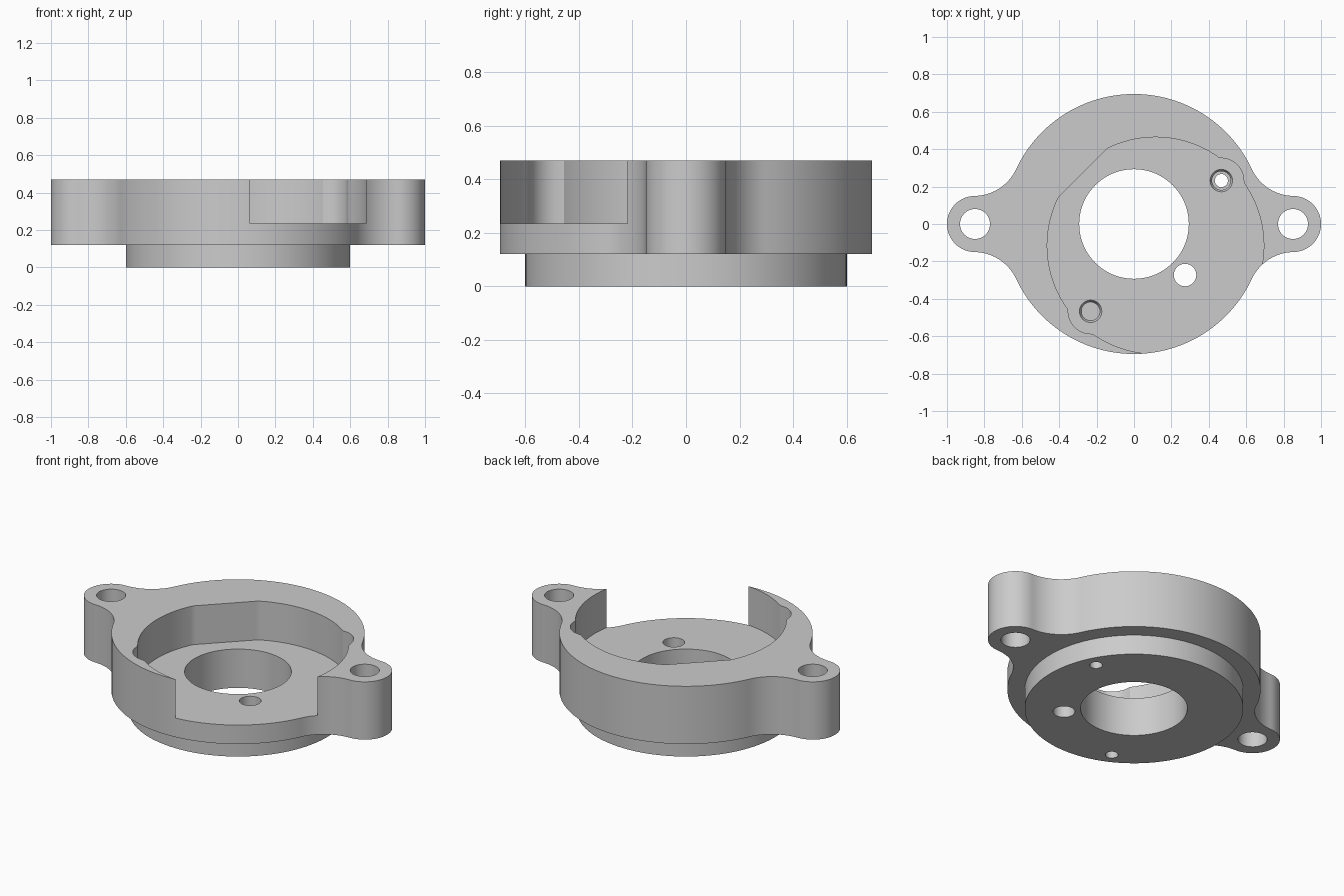
import bpy, bmesh
from math import sin, cos, tau, radians, sqrt, acos, atan2, pi

if "Cube" in bpy.data.objects:
    bpy.data.objects.remove(bpy.data.objects["Cube"])

R_BODY, R_EAR, EAR_X, R_FILLET = 0.695, 0.15, 0.85, 0.25
Z_FLANGE, Z_FLOOR, Z_TOP = 0.12, 0.235, 0.47
SCREWS = [(0.467, 0.232), (-0.232, -0.467)]

grey = bpy.data.materials.new("light grey")
grey.use_nodes = True
grey.diffuse_color = (0.6, 0.6, 0.6, 1)
grey.node_tree.nodes["Principled BSDF"].inputs["Base Color"].default_value = (0.6, 0.6, 0.6, 1)


def arc(cx, cy, r, a0, a1, n):
    return [(cx + r * cos(a0 + (a1 - a0) * i / n), cy + r * sin(a0 + (a1 - a0) * i / n))
            for i in range(n + 1)]


def prism(name, points, z0, z1):
    """Extrude a counter-clockwise outline from z0 to z1."""
    bm = bmesh.new()
    face = bm.faces.new([bm.verts.new((x, y, z0)) for x, y in points])
    top = bmesh.ops.extrude_face_region(bm, geom=[face])["geom"]
    for v in top:
        if isinstance(v, bmesh.types.BMVert):
            v.co.z = z1
    bmesh.ops.recalc_face_normals(bm, faces=bm.faces)
    mesh = bpy.data.meshes.new(name)
    bm.to_mesh(mesh)
    bm.free()
    mesh.materials.append(grey)
    obj = bpy.data.objects.new(name, mesh)
    bpy.context.collection.objects.link(obj)
    return obj


def cylinder(name, x, y, r, z0, z1, n=64):
    return prism(name, arc(x, y, r, 0, tau, n)[:-1], z0, z1)


def combine(target, tool, operation="DIFFERENCE"):
    mod = target.modifiers.new(tool.name, "BOOLEAN")
    mod.operation, mod.solver, mod.object = operation, "EXACT", tool
    bpy.context.view_layer.objects.active = target
    bpy.ops.object.modifier_apply(modifier=mod.name)
    bpy.data.objects.remove(tool)


# Flange outline: one quarter with ear, fillet and main arc, then mirrored
a, b = R_BODY + R_FILLET, R_EAR + R_FILLET
ang = acos((a * a + EAR_X ** 2 - b * b) / (2 * a * EAR_X))
fx, fy = a * cos(ang), a * sin(ang)
ear_ang = atan2(fy, fx - EAR_X)
quarter = (arc(EAR_X, 0, R_EAR, 0, ear_ang, 20)
           + arc(fx, fy, R_FILLET, ear_ang - pi, ang - pi, 18)[1:]
           + arc(0, 0, R_BODY, ang, pi / 2, 28)[1:])
half = quarter + [(-x, y) for x, y in quarter[-2::-1]]
outline = half + [(x, -y) for x, y in half[-2:0:-1]]
body = prism("mounting_flange", outline, Z_FLANGE, Z_TOP)

# Round locating boss below the flange
combine(body, cylinder("boss", 0, 0, 0.6, 0, Z_FLANGE + 0.05, 112), "UNION")

# Off-centre pocket: a circle with one flat and a bulge at each screw
PX, PY, R_POCKET = 0.115, -0.115, 0.579


def pocket_radius(t):
    r = R_POCKET
    c = cos(t - radians(135))
    if c > 0.5:
        r = min(r, 0.55 / c)
    for sx, sy in SCREWS:
        dx, dy = sx - PX, sy - PY
        along = dx * cos(t) + dy * sin(t)
        across = dx * sin(t) - dy * cos(t)
        if along > 0 and abs(across) < 0.12:
            r = max(r, along + sqrt(0.12 ** 2 - across ** 2))
    return r


pocket = []
for i in range(240):
    t = tau * i / 240
    pocket.append((PX + pocket_radius(t) * cos(t), PY + pocket_radius(t) * sin(t)))
combine(body, prism("pocket", pocket, Z_FLOOR, 0.6))

# Centre bore, ear holes and wiring hole
combine(body, cylinder("bore", 0, 0, 0.293, -0.1, 0.6, 96))
for side in (-1, 1):
    combine(body, cylinder("ear_hole", side * EAR_X, 0, 0.08, -0.1, 0.6))
combine(body, cylinder("wiring_hole", 0.273, -0.273, 0.06, -0.1, 0.6))

# Counterbored screw holes with a chamfered mouth
for x, y in SCREWS:
    combine(body, cylinder("screw_hole", x, y, 0.035, -0.1, 0.6, 40))
    combine(body, cylinder("counterbore", x, y, 0.05, 0.12, 0.6, 40))
    mouth = cylinder("mouth", x, y, 0.06, Z_FLOOR - 0.02, Z_FLOOR + 0.02, 40)
    for v in mouth.data.vertices:
        k = 0.05 / 0.06 if v.co.z < Z_FLOOR else 0.07 / 0.06
        v.co.x, v.co.y = x + (v.co.x - x) * k, y + (v.co.y - y) * k
    combine(body, mouth)

# Smooth curved walls, sharp rims
bpy.ops.object.select_all(action="DESELECT")
body.select_set(True)
bpy.context.view_layer.objects.active = body
bpy.ops.object.shade_smooth_by_angle(angle=radians(20))
